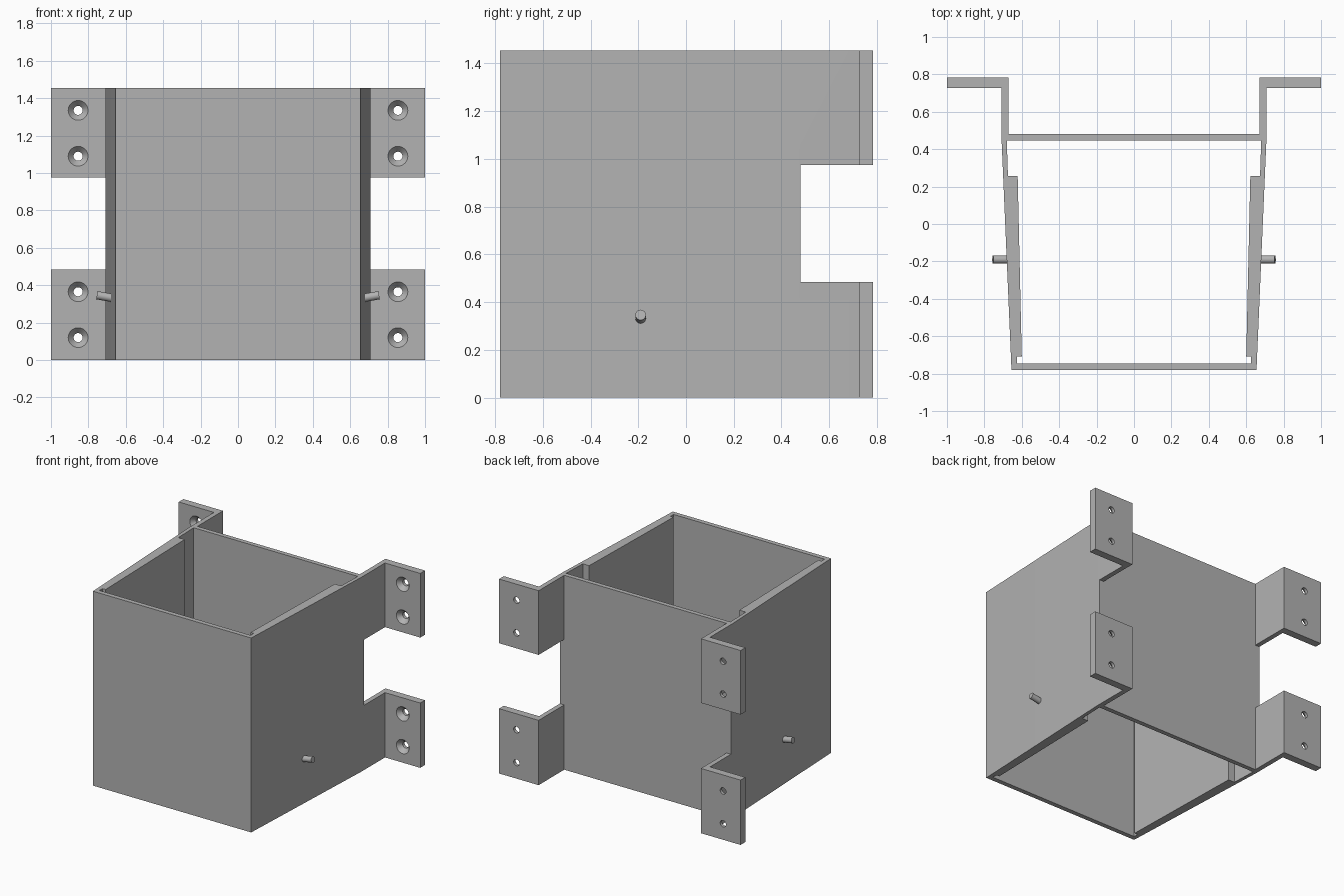
import bpy, bmesh, math
from mathutils import Matrix, Vector

cube = bpy.data.objects.get("Cube")
if cube:
    bpy.data.objects.remove(cube, do_unlink=True)

HEIGHT = 1.455
PANEL_BACK = 0.48

grey = bpy.data.materials.new("plain_grey")
grey.use_nodes = True
GREY = (0.45, 0.45, 0.45, 1)
grey.diffuse_color = GREY
grey.node_tree.nodes["Principled BSDF"].inputs["Base Color"].default_value = GREY


def add_object(name, bm):
    bmesh.ops.recalc_face_normals(bm, faces=bm.faces)
    mesh = bpy.data.meshes.new(name)
    bm.to_mesh(mesh)
    bm.free()
    mesh.materials.append(grey)
    obj = bpy.data.objects.new(name, mesh)
    bpy.context.collection.objects.link(obj)
    return obj


def mirrored(points):
    return points + [(-x, y) for x, y in reversed(points)]


def extruded(name, outlines, height):
    """Filled outline with holes, raised from z = 0."""
    curve = bpy.data.curves.new(name, "CURVE")
    curve.dimensions = "2D"
    curve.fill_mode = "BOTH"
    curve.extrude = height / 2
    for points in outlines:
        spline = curve.splines.new("POLY")
        spline.points.add(len(points) - 1)
        for p, (x, y) in zip(spline.points, points):
            p.co = (x, y, 0, 1)
        spline.use_cyclic_u = True
    temp = bpy.data.objects.new(name, curve)
    bm = bmesh.new()
    mesh = bpy.data.meshes.new_from_object(temp)
    bm.from_mesh(mesh)
    bpy.data.objects.remove(temp)
    bpy.data.meshes.remove(mesh)
    bmesh.ops.translate(bm, vec=(0, 0, height / 2), verts=bm.verts)
    bmesh.ops.remove_doubles(bm, verts=bm.verts, dist=0.0001)
    bmesh.ops.dissolve_limit(bm, angle_limit=0.01, verts=bm.verts, edges=bm.edges)
    return add_object(name, bm)


def cone(bm, centre, axis, r1, r2, depth):
    turn = Vector(axis).to_track_quat("Z", "Y").to_matrix().to_4x4()
    bmesh.ops.create_cone(bm, cap_ends=True, segments=32, radius1=r1, radius2=r2,
                          depth=depth, matrix=Matrix.Translation(centre) @ turn)


def cut(target, name, bm):
    cutter = add_object(name, bm)
    cutter.hide_render = True
    mod = target.modifiers.new(name, "BOOLEAN")
    mod.operation = "DIFFERENCE"
    mod.solver = "EXACT"
    mod.object = cutter
    bpy.context.view_layer.objects.active = target
    bpy.ops.object.modifier_apply(modifier=mod.name)
    bpy.data.objects.remove(cutter, do_unlink=True)


# Open tapered sleeve with flanges at the back
outer = mirrored([(0.655, -0.78), (0.708, 0.45), (0.708, 0.727), (1, 0.727),
                  (1, 0.783), (0.672, 0.783), (0.672, PANEL_BACK)])
inner = mirrored([(0.626, -0.745), (0.625, -0.708), (0.6, -0.708),
                  (0.622, 0.257), (0.674, 0.257), (0.68, 0.446)])
housing = extruded("housing", [outer, inner], HEIGHT)

# Gap between upper and lower flanges
bm = bmesh.new()
bmesh.ops.create_cube(bm, size=1, matrix=Matrix.Translation(
    (0, PANEL_BACK + 0.5, 0.73)) @ Matrix.Diagonal((3, 1, 0.49, 1)))
cut(housing, "flange_gap", bm)

# Screw holes, then their countersinks
for name, r_front, r_back, y, depth in (("screw_holes", 0.024, 0.024, 0.75, 0.2),
                                        ("countersinks", 0.059, 0.024, 0.74, 0.04)):
    bm = bmesh.new()
    for x in (-0.855, 0.855):
        for z in (0.12, 0.365, 1.09, 1.335):
            cone(bm, (x, y, z), (0, 1, 0), r_front, r_back, depth)
    cut(housing, name, bm)

# Small pegs tilted upward on the side walls
tilt = math.radians(10)
for side, name in ((1, "left_peg"), (-1, "right_peg")):
    bm = bmesh.new()
    axis = (side * math.cos(tilt), 0, math.sin(tilt))
    cone(bm, (side * 0.705, -0.19, 0.338), axis, 0.022, 0.022, 0.1)
    add_object(name, bm)

# Smooth round surfaces, keep hard edges
for obj in bpy.context.scene.objects:
    obj.select_set(obj.type == "MESH")
bpy.context.view_layer.objects.active = housing
bpy.ops.object.shade_smooth_by_angle(angle=math.radians(30))
